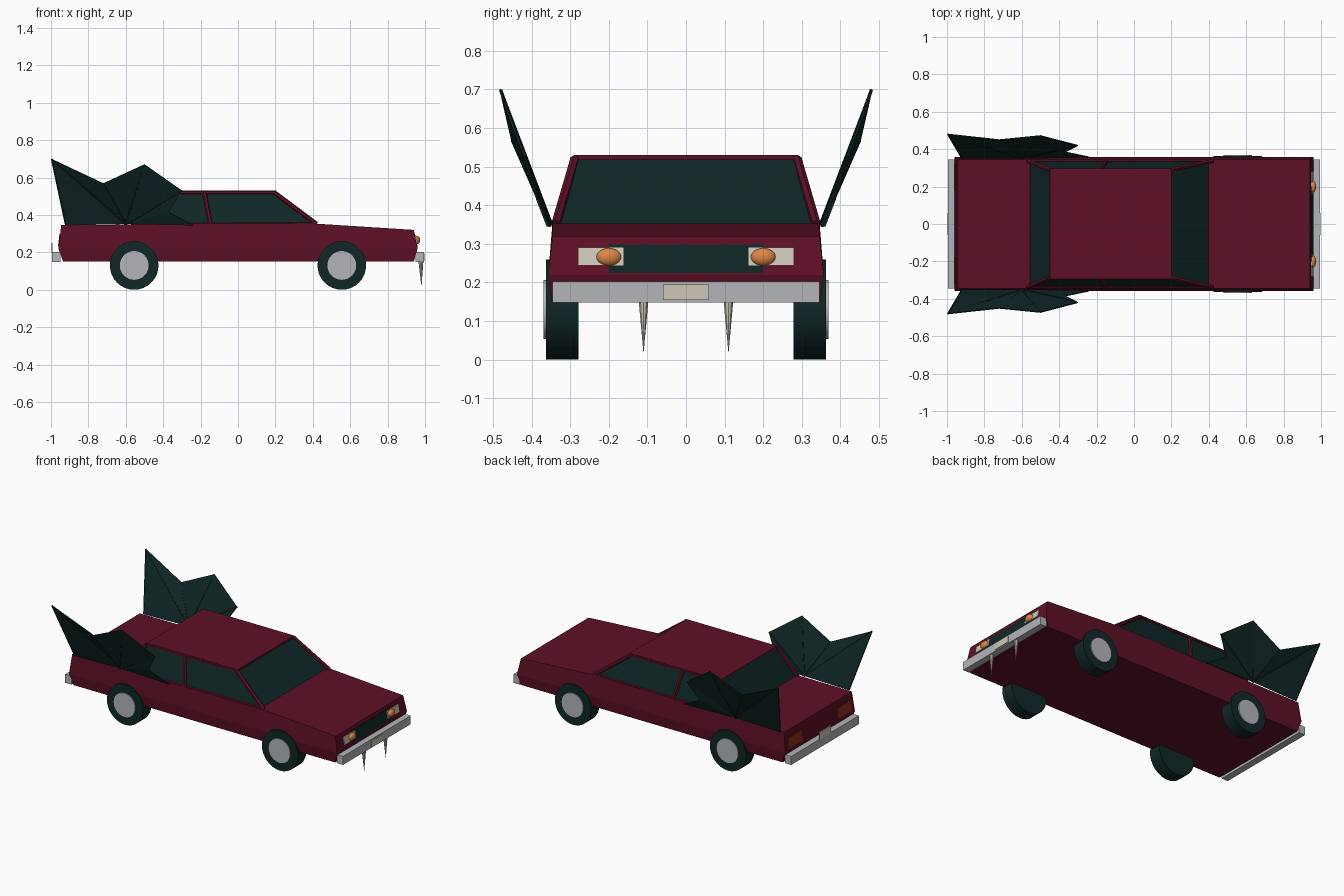
import bpy, bmesh, math
from mathutils import Vector

if "Cube" in bpy.data.objects:
    bpy.data.objects.remove(bpy.data.objects["Cube"])


def material(name, rgb):
    m = bpy.data.materials.new(name)
    m.diffuse_color = (*rgb, 1)
    m.use_nodes = True
    m.node_tree.nodes["Principled BSDF"].inputs["Base Color"].default_value = m.diffuse_color
    return m


RED = material("dark red paint", (0.112, 0.005, 0.018))
DARK = material("dark teal", (0.005, 0.019, 0.019))
SILVER = material("silver", (0.45, 0.46, 0.49))
CREAM = material("cream", (0.62, 0.57, 0.47))
ORANGE = material("orange", (0.72, 0.24, 0.06))
TAIL = material("tail red", (0.27, 0.03, 0.009))


def mesh_object(name, verts, faces, mat):
    me = bpy.data.meshes.new(name)
    me.from_pydata(verts, [], faces)
    bm = bmesh.new()
    bm.from_mesh(me)
    bmesh.ops.recalc_face_normals(bm, faces=bm.faces)
    bm.to_mesh(me)
    bm.free()
    me.materials.append(mat)
    ob = bpy.data.objects.new(name, me)
    bpy.context.collection.objects.link(ob)
    return ob


def loft(name, rings, mat):
    """Closed solid through stacked rings of equal length."""
    n = len(rings[0])
    verts = [p for r in rings for p in r]
    faces = [list(range(n)), [len(verts) - n + i for i in range(n)]]
    for k in range(len(rings) - 1):
        for i in range(n):
            j = (i + 1) % n
            faces.append([k * n + i, k * n + j, (k + 1) * n + j, (k + 1) * n + i])
    return mesh_object(name, verts, faces, mat)


def box(name, x0, x1, y0, y1, z0, z1, mat):
    return loft(name, [[(x0, y0, z), (x1, y0, z), (x1, y1, z), (x0, y1, z)]
                       for z in (z0, z1)], mat)


def finish(name, mat, smooth=False):
    ob = bpy.context.object
    ob.name = name
    ob.data.materials.append(mat)
    if smooth:
        bpy.ops.object.shade_smooth_by_angle()
    return ob


def rod(name, a, b, r1, r2, mat, sides=6):
    a, b = Vector(a), Vector(b)
    d = b - a
    bpy.ops.mesh.primitive_cone_add(vertices=sides, radius1=r1, radius2=r2,
                                    depth=d.length, location=(a + b) / 2,
                                    rotation=d.to_track_quat('Z', 'Y').to_euler())
    return finish(name, mat)


def end_plate(name, side, y0, y1, z0, z1, lift, mat):
    """Thin plate lying on the sloped nose (side 1) or tail (side -1)."""
    slope = 0.2 if side > 0 else 0.12
    rings = []
    for z in (z0, z1):
        x = 0.96 - (z - 0.22) * slope
        rings.append([(side * (x - 0.003), y0, z), (side * (x + lift), y0, z),
                      (side * (x + lift), y1, z), (side * (x - 0.003), y1, z)])
    return loft(name, rings, mat)


# Body shell: sill, widest line and shoulder
def body_ring(stations, w):
    return ([(x, -w, z) for x, z in stations]
            + [(x, w, z) for x, z in reversed(stations)])


loft("body", [
    body_ring([(-0.935, 0.15), (0.42, 0.15), (0.94, 0.15)], 0.348),
    body_ring([(-0.96, 0.22), (0.42, 0.22), (0.96, 0.22)], 0.357),
    body_ring([(-0.945, 0.346), (0.42, 0.353), (0.94, 0.32)], 0.346)], RED)


# Cabin glass with painted roof
def rect(x0, x1, w, z):
    return [(x0, -w, z), (x1, -w, z), (x1, w, z), (x0, w, z)]


loft("cabin_glass", [rect(-0.56, 0.415, 0.338, 0.34),
                     rect(-0.45, 0.195, 0.286, 0.523)], DARK)
box("roof", -0.45, 0.2, -0.29, 0.29, 0.518, 0.53, RED)

# Cabin frame
for s in (-1, 1):
    base_r, base_f = (-0.565, s * 0.337, 0.348), (0.42, s * 0.337, 0.352)
    top_r, top_f = (-0.45, s * 0.288, 0.52), (0.195, s * 0.288, 0.52)
    for name, a, b, r in [("rear_pillar", base_r, top_r, 0.012),
                          ("windscreen_pillar", base_f, top_f, 0.012),
                          ("roof_rail", top_r, top_f, 0.009),
                          ("window_sill", base_r, base_f, 0.008),
                          ("middle_pillar", (-0.147, s * 0.335, 0.35),
                           (-0.18, s * 0.287, 0.52), 0.012)]:
        rod(name, a, b, r, r, RED)

# Wheels and hubcaps
for x in (-0.555, 0.555):
    for s in (-1, 1):
        for name, r, y0, y1, mat in [("tyre", 0.13, 0.279, 0.363, DARK),
                                     ("hubcap", 0.077, 0.36, 0.369, SILVER)]:
            bpy.ops.mesh.primitive_cylinder_add(
                vertices=32, radius=r, depth=y1 - y0, rotation=(math.pi / 2, 0, 0),
                location=(x, s * (y0 + y1) / 2, 0.13))
            finish(name, mat, True)

# Bumpers and number plates
box("front_bumper", 0.95, 0.994, -0.346, 0.346, 0.148, 0.203, SILVER)
box("rear_bumper", -0.995, -0.95, -0.346, 0.346, 0.148, 0.203, SILVER)
box("front_plate", 0.992, 0.998, -0.059, 0.059, 0.155, 0.195, CREAM)
box("rear_plate", -0.998, -0.992, -0.059, 0.059, 0.2, 0.25, CREAM)

# Grille, lamps, eyes, fangs and tail lights
end_plate("grille", 1, -0.2, 0.2, 0.225, 0.298, 0.002, DARK)
for s in (-1, 1):
    end_plate("headlamp", 1, *sorted((s * 0.162, s * 0.28)), 0.244, 0.29, 0.005, CREAM)
    bpy.ops.mesh.primitive_uv_sphere_add(segments=20, ring_count=12, radius=1,
                                         location=(0.956, s * 0.2, 0.266))
    bpy.context.object.scale = (0.018, 0.032, 0.023)
    finish("eye", ORANGE, True)
    rod("fang", (0.978, s * 0.11, 0.15), (0.981, s * 0.11, 0.015), 0.013, 0, CREAM, 10)
    end_plate("tail_light", -1, *sorted((s * 0.18, s * 0.32)), 0.235, 0.3, 0.004, TAIL)

# Bat wings: webbed fan from a root point, with finger rods
root = (-0.6, 0.352, 0.352)
rim = [(-0.92, 0.352, 0.345), (-0.995, 0.48, 0.698), (-0.72, 0.45, 0.568),
       (-0.5, 0.472, 0.67), (-0.3, 0.42, 0.53), (-0.37, 0.385, 0.415),
       (-0.24, 0.358, 0.345)]
for s in (-1, 1):
    pts = [(x, s * y, z) for x, y, z in [root] + rim]
    wing = mesh_object("wing_web", pts, [(0, i, i + 1) for i in range(1, len(rim))], DARK)
    mod = wing.modifiers.new("thickness", 'SOLIDIFY')
    mod.thickness, mod.offset = 0.006, 0
    for i in (2, 3, 4, 5):
        rod("wing_finger", pts[0], pts[i], 0.007, 0.004, DARK)
    rod("wing_edge", pts[1], pts[2], 0.005, 0.005, DARK)
